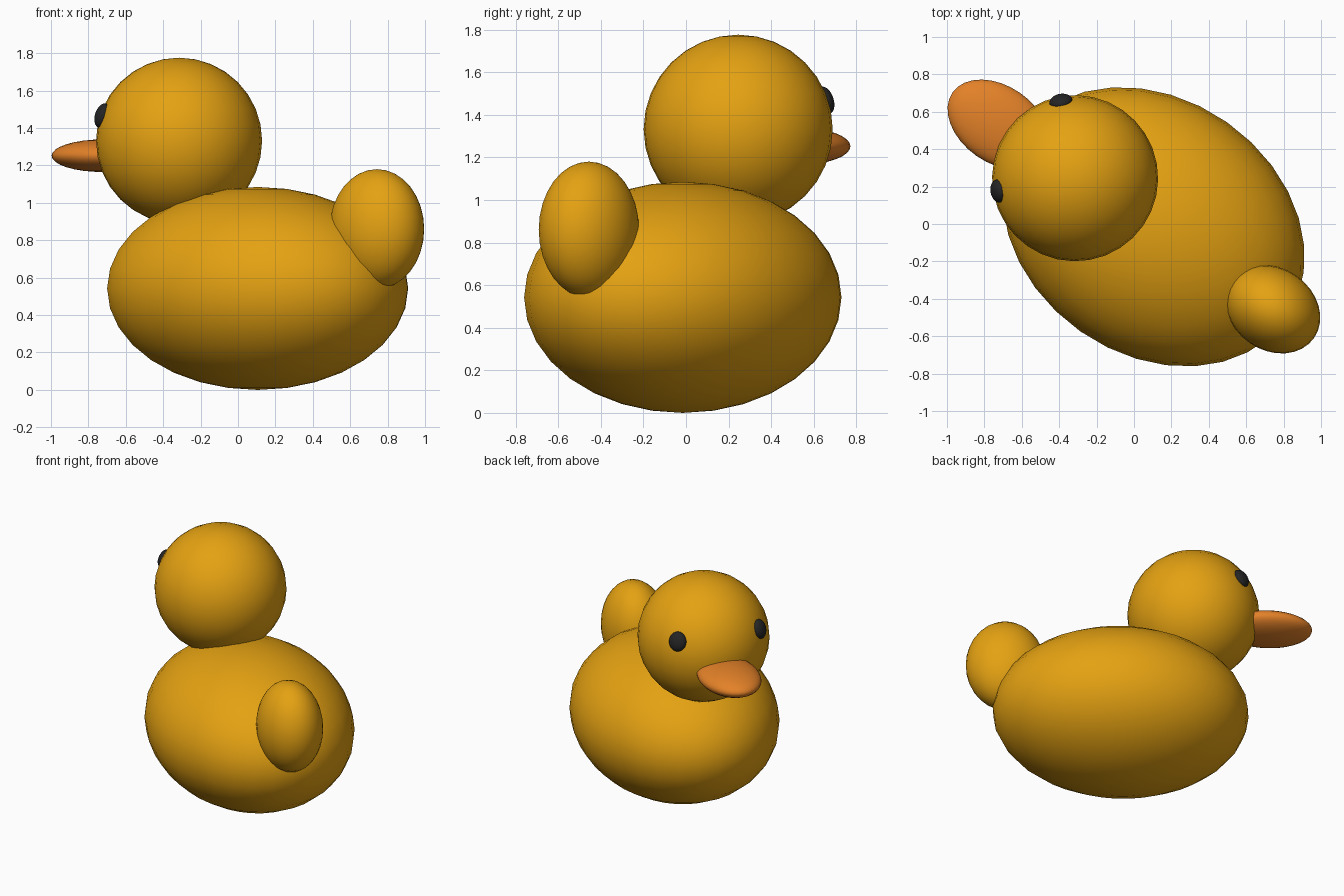
import bpy
from math import radians, sin, cos
from mathutils import Vector

cube = bpy.data.objects.get("Cube")
if cube:
    bpy.data.objects.remove(cube, do_unlink=True)

HEADING = radians(145)  # direction the duck faces, about z


def material(name, color):
    m = bpy.data.materials.new(name)
    m.use_nodes = True
    m.diffuse_color = (*color, 1)
    bsdf = next(n for n in m.node_tree.nodes if n.type == 'BSDF_PRINCIPLED')
    bsdf.inputs["Base Color"].default_value = (*color, 1)
    return m


yellow = material("yellow", (0.78, 0.36, 0.006))
orange = material("orange", (0.77, 0.22, 0.021))
black = material("black", (0.018, 0.018, 0.019))


def ellipsoid(name, center, radii, mat, yaw=HEADING, pitch=0):
    """Smooth ellipsoid; radii are along its heading, across it, and upward."""
    bpy.ops.mesh.primitive_uv_sphere_add(segments=32, ring_count=16, radius=1, location=center)
    ob = bpy.context.object
    ob.name = name
    ob.scale = radii
    ob.rotation_euler = (0, -pitch, yaw)
    ob.data.materials.append(mat)
    bpy.ops.object.shade_smooth()
    return ob


def direction(yaw, pitch=0):
    return Vector((cos(yaw) * cos(pitch), sin(yaw) * cos(pitch), sin(pitch)))


# Body and upright tail
ellipsoid("body", (0.105, -0.015, 0.5425), (0.862, 0.683, 0.5425), yellow)
ellipsoid("tail", (0.743, -0.456, 0.86), (0.268, 0.219, 0.32), yellow)

# Head
head_center = Vector((-0.315, 0.245, 1.332))
ellipsoid("head", head_center, (0.444, 0.444, 0.444), yellow)

# Flat beak
beak_center = head_center + direction(HEADING) * 0.5 + Vector((0, 0, -0.08))
ellipsoid("beak", beak_center, (0.3, 0.205, 0.087), orange)

# Eyes, lying flat against the head
lift = radians(18)
for side, turn in (("left", 44.5), ("right", -44.5)):
    yaw = HEADING + radians(turn)
    center = head_center + direction(yaw, lift) * 0.438
    ellipsoid(side + "_eye", center, (0.038, 0.062, 0.067), black, yaw, lift)
